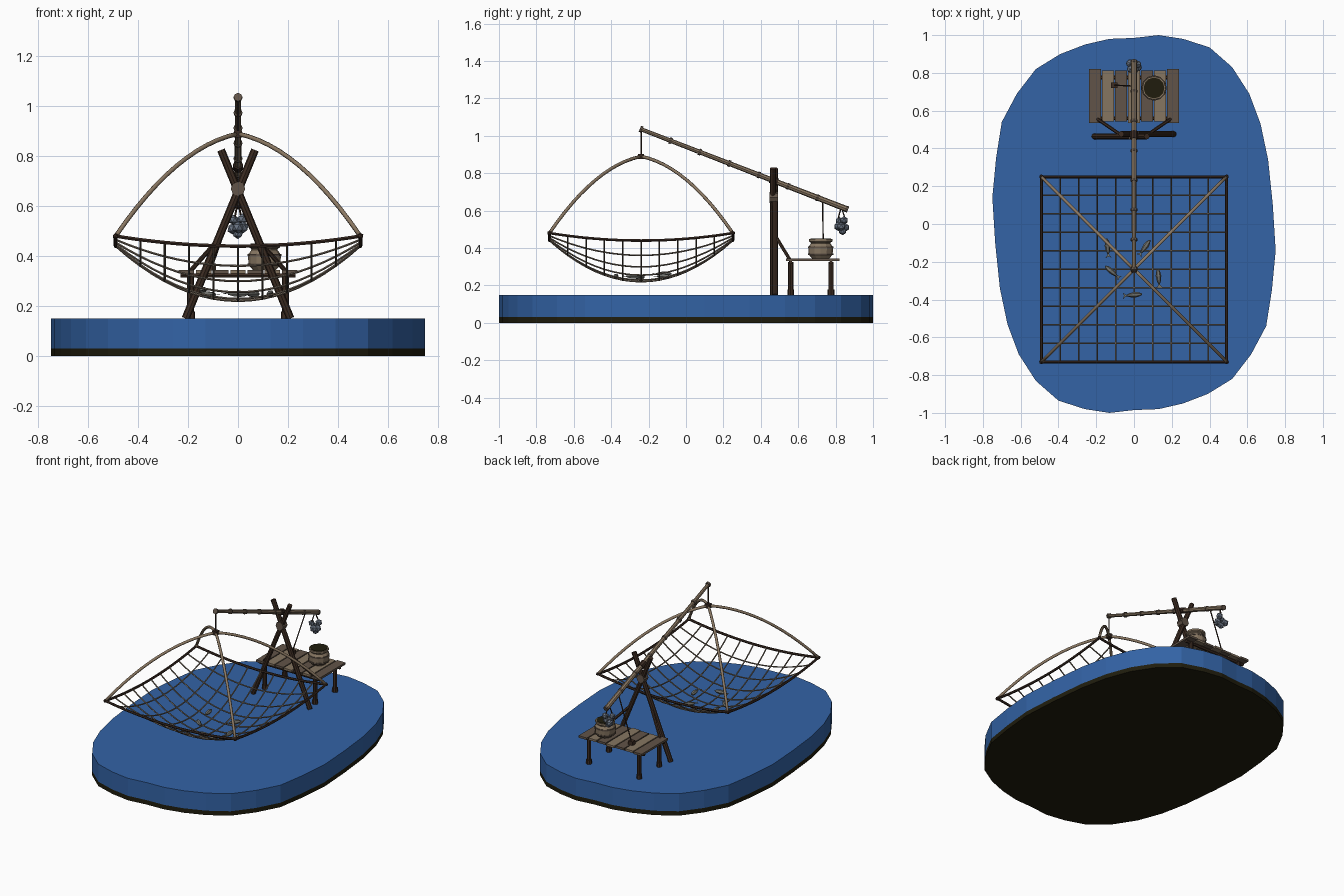
import bpy, bmesh, math, random
from mathutils import Vector, Matrix

random.seed(4)
cube = bpy.data.objects.get("Cube")
if cube:
    bpy.data.objects.remove(cube, do_unlink=True)


def material(name, *rgb):
    m = bpy.data.materials.new(name)
    m.use_nodes = True
    m.diffuse_color = (*rgb, 1)
    m.node_tree.nodes["Principled BSDF"].inputs["Base Color"].default_value = (*rgb, 1)
    return m


WATER = material("water blue", .033, .125, .38)
MUD = material("dark mud", .014, .012, .004)
TIMBER = material("dark timber", .045, .025, .016)
ROPE = material("dark rope", .04, .022, .015)
BAMBOO = material("bamboo", .26, .19, .125)
LIGHT = material("light plank", .24, .18, .12)
DARK = material("weathered plank", .12, .088, .065)
STONE = material("grey stone", .14, .17, .22)
TWINE = material("net twine", .2, .16, .12)
FISH = material("fish silver", .16, .165, .15)


def finish(name, bm, mat, smooth=False):
    bmesh.ops.recalc_face_normals(bm, faces=bm.faces)
    me = bpy.data.meshes.new(name)
    bm.to_mesh(me)
    bm.free()
    ob = bpy.data.objects.new(name, me)
    bpy.context.collection.objects.link(ob)
    me.materials.append(mat)
    if smooth:
        for p in me.polygons:
            p.use_smooth = True
    return ob


def sweep(bm, path, radii, sides):
    """Round tube along a path, with a radius for each point."""
    path = [Vector(p) for p in path]
    whole = (path[-1] - path[0]).normalized()
    ref = Vector((0, 0, 1)) if abs(whole.z) < .9 else Vector((0, 1, 0))
    rings = []
    for i, p in enumerate(path):
        t = (path[min(i + 1, len(path) - 1)] - path[max(i - 1, 0)]).normalized()
        a = t.cross(ref).normalized()
        b = a.cross(t)
        turn = [math.tau * k / sides for k in range(sides)]
        rings.append([bm.verts.new(p + radii[i] * (a * math.cos(w) + b * math.sin(w))) for w in turn])
    for r, s in zip(rings, rings[1:]):
        for k in range(sides):
            j = (k + 1) % sides
            bm.faces.new((r[k], r[j], s[j], s[k]))
    bm.faces.new(rings[0])
    bm.faces.new(rings[-1])


def tubes(name, paths, radius, mat, sides=6, smooth=False):
    bm = bmesh.new()
    for path in paths:
        sweep(bm, path, [radius] * len(path), sides)
    return finish(name, bm, mat, smooth)


def box(name, centre, size, mat):
    bm = bmesh.new()
    bmesh.ops.create_cube(bm, size=1, matrix=Matrix.Translation(centre) @ Matrix.Diagonal((*size, 1)))
    return finish(name, bm, mat)


def blobs(name, centres, radius, mat):
    bm = bmesh.new()
    for c in centres:
        r = radius * random.uniform(.9, 1.1)
        bmesh.ops.create_icosphere(bm, subdivisions=1, radius=r, matrix=Matrix.Translation(c))
    return finish(name, bm, mat)


# Water slab on a mud layer: half an outline, repeated by a half turn
half = [(.13, 1), (.26, .98), (.4, .935), (.52, .83), (.61, .69), (.67, .53), (.71, .34),
        (.735, .1), (.75, -.14), (.73, -.35), (.7, -.54), (.62, -.69), (.52, -.82),
        (.39, -.9), (.26, -.95), (.13, -.98), (0, -.985)]
outline = half + [(-x, -y) for x, y in half]


def slab(name, low, high, mat):
    bm = bmesh.new()
    base = bm.faces.new([bm.verts.new((x, y, low)) for x, y in outline])
    top = bmesh.ops.extrude_face_region(bm, geom=[base])["geom"]
    bmesh.ops.translate(bm, vec=(0, 0, high - low), verts=[v for v in top if isinstance(v, bmesh.types.BMVert)])
    return finish(name, bm, mat)


slab("mud_bed", 0, .03, MUD)
slab("water", .03, .15, WATER)

# Dip net: sagging square of cords
SPAN, MID = .49, -.24


def net_point(u, v, lift=0):
    z = .22 + .22 * (u * u + v * v) - .18 * u * u * v * v
    return Vector((SPAN * u, MID + SPAN * v, z + lift))


steps = [i / 10 for i in range(-10, 11)]
lines = [i / 5 for i in range(-4, 5)]
tubes("net_cords_lengthwise", [[net_point(a, t) for t in steps] for a in lines], .0045, TWINE, 5)
tubes("net_cords_crosswise", [[net_point(t, a) for t in steps] for a in lines], .0045, TWINE, 5)
tubes("net_rim", [[net_point(s, t) for t in steps] for s in (-1, 1)]
      + [[net_point(t, s) for t in steps] for s in (-1, 1)], .008, ROPE)
corners = [(a, b) for a in (-1, 1) for b in (-1, 1)]
blobs("net_corner_knots", [net_point(a, b) for a, b in corners], .014, ROPE)

# Four bent ribs meeting at the hub
ribs = []
for a, b in corners:
    ribs.append([(a * SPAN * (1 - t), MID + b * SPAN * (1 - t), .48 + .72 * t - .31 * t * t)
                 for t in [i / 12 for i in range(13)]])
tubes("net_ribs", ribs, .009, BAMBOO, 7, True)
box("rib_hub", (0, MID, .89), (.032, .032, .028), ROPE)

# Long lever pole with bamboo joints
tip, butt = Vector((0, MID, 1.035)), Vector((0, .86, .608))
bm = bmesh.new()
sweep(bm, [tip, butt], [.011, .016], 8)
finish("lever_pole", bm, BAMBOO)
axis = (butt - tip).normalized()
joints = []
for i in range(8):
    p = tip.lerp(butt, i / 7)
    joints.append([p - axis * .007, p + axis * .007])
tubes("pole_joints", joints, .0175, DARK, 8)


def on_pole(y):
    return tip.lerp(butt, (y - tip.y) / (butt.y - tip.y))


tubes("hanging_rope", [[tip, (0, MID, .89)]], .004, ROPE)

# Crossed legs, lashing and braces
tubes("crossed_legs", [[(s * .21, .47 + s * .006, .15), (-s * .068, .47 + s * .006, .825)]
                       for s in (-1, 1)], .016, TIMBER, 8)
tubes("leg_lashing", [[(0, .447, .67), (0, .493, .67)]], .029, DARK, 8)
tubes("pole_lashing", [[on_pole(.45), on_pole(.49)]], .02, ROPE, 8)
tubes("side_braces", [[(s * .075, .475, .47), (s * .2, .56, .33)] for s in (-1, 1)], .009, TIMBER)

# Work platform: posts, beams and planks
posts = [(x, y) for x in (-.19, .19) for y in (.56, .775)]
tubes("platform_posts", [[(x, y, .15), (x, y, .325)] for x, y in posts], .014, TIMBER, 8)
tubes("post_feet", [[(x, y, .15), (x, y, .178)] for x, y in posts], .018, TIMBER, 8)
tubes("platform_beams", [[(-.23, y, .322), (.23, y, .322)] for y in (.56, .775)], .01, TIMBER)
tones = [DARK, LIGHT, DARK, LIGHT, DARK, LIGHT, DARK]
for i, tone in enumerate(tones):
    size = (.062, .27 + .015 * (i % 3 == 0), .014)
    box(f"plank_{i + 1}", (-.207 + .069 * i, .677, .337), size, tone)

# Round basket with a dark mouth
profile = [(.046, .344), (.064, .365), (.066, .405), (.052, .425), (.054, .43), (.062, .435),
           (.062, .447), (.05, .447), (.047, .425)]
bm = bmesh.new()
sweep(bm, [(.106, .72, z) for r, z in profile[:7]], [r for r, z in profile[:7]], 12)
finish("basket", bm, LIGHT)
tubes("basket_mouth", [[(.106, .72, .444), (.106, .72, .45)]], .055, MUD, 12)
tubes("basket_bands", [[(.106, .72, z), (.106, .72, z + .009)] for z in (.362, .4)], .0675, DARK, 12)

# Control rope tied to a cleat on the platform
cleat = (-.105, .735, .356)
box("cleat", cleat, (.034, .028, .028), TIMBER)
tubes("control_rope", [[on_pole(.73), cleat]], .004, ROPE)

# Counterweight stones slung from the pole butt
stones = [(-.018, .82, .545), (.018, .845, .548), (0, .815, .515), (-.02, .85, .51),
          (.02, .83, .515), (0, .837, .49)]
blobs("counterweight_stones", stones, .023, STONE)
tubes("stone_slings", [[on_pole(.83), (x, y, .545)] for x, y in ((-.015, .81), (.015, .855))], .004, ROPE)

# Fish lying in the net
catch = [(-.14, -.12, 95), (.06, -.12, 55), (-.12, -.25, 140), (.13, -.28, 95), (0, -.375, 5)]
for i, (x, y, turn) in enumerate(catch):
    bm = bmesh.new()
    body = [(-.04, .004), (-.02, .011), (.005, .015), (.028, .011), (.043, .003)]
    sweep(bm, [(px, 0, 0) for px, r in body], [r for px, r in body], 6)
    tail = [bm.verts.new(p) for p in ((-.036, 0, 0), (-.06, .017, 0), (-.053, 0, .003), (-.06, -.017, 0))]
    bm.faces.new(tail)
    fish = finish(f"fish_{i + 1}", bm, FISH)
    fish.location = net_point(x / SPAN, (y - MID) / SPAN, .012)
    fish.rotation_euler.z = math.radians(turn)
